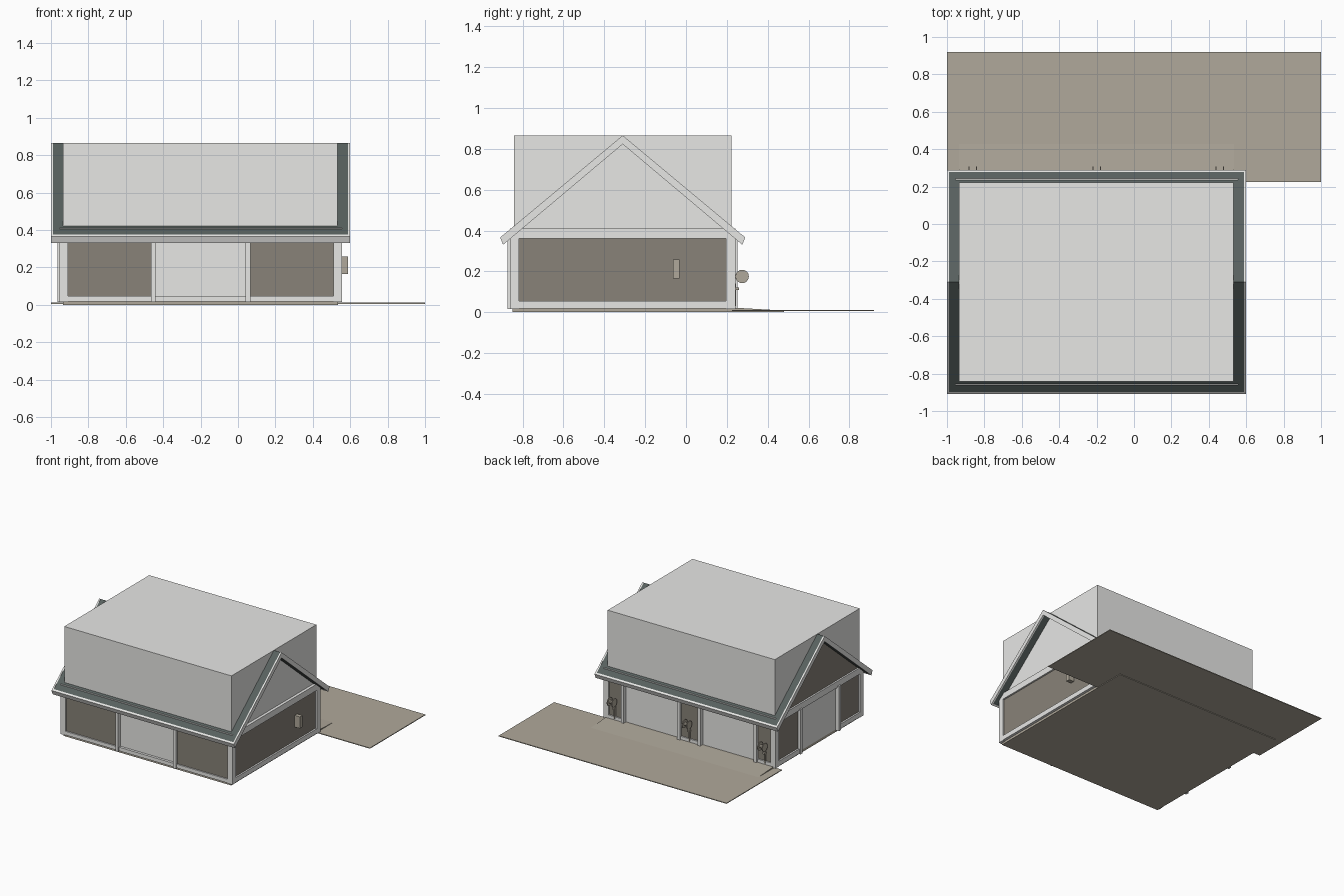
import bpy, bmesh, math

if "Cube" in bpy.data.objects:
    bpy.data.objects.remove(bpy.data.objects["Cube"])

def srgb(r, g, b):
    lin = lambda c: ((c / 255 + 0.055) / 1.055) ** 2.4 if c > 10 else c / 3294
    return (lin(r), lin(g), lin(b), 1)

def material(name, *rgb):
    m = bpy.data.materials.new(name)
    m.diffuse_color = srgb(*rgb)
    m.use_nodes = True
    m.node_tree.nodes["Principled BSDF"].inputs["Base Color"].default_value = m.diffuse_color
    return m

GREY = material("light grey", 231, 231, 229)
WALL = material("wall taupe", 136, 130, 120)
PAVE = material("paving taupe", 176, 169, 155)
SLATE = material("roof slate", 88, 97, 95)
MID = -0.31          # y of the ridge
X0, X1 = -0.955, 0.555   # outer wall ends
Y0, Y1 = -0.862, 0.242   # outer wall front and back

def finish(name, bm, mat):
    bmesh.ops.recalc_face_normals(bm, faces=bm.faces)
    me = bpy.data.meshes.new(name)
    bm.to_mesh(me)
    bm.free()
    me.materials.append(mat)
    ob = bpy.data.objects.new(name, me)
    bpy.context.collection.objects.link(ob)
    return ob

def prism(name, pts, xa, xb, mat):
    """Extrude a (y, z) profile along x."""
    bm = bmesh.new()
    a = [bm.verts.new((xa, y, z)) for y, z in pts]
    b = [bm.verts.new((xb, y, z)) for y, z in pts]
    bm.faces.new(a)
    bm.faces.new(b)
    for i in range(len(pts)):
        j = (i + 1) % len(pts)
        bm.faces.new((a[i], a[j], b[j], b[i]))
    return finish(name, bm, mat)

def box(name, x, y, z, mat):
    return prism(name, [(y[0], z[0]), (y[1], z[0]), (y[1], z[1]), (y[0], z[1])], x[0], x[1], mat)

def drum(name, x, y, z, r, depth, mat, n=16):
    """Cylinder with its axis along x."""
    pts = [(y + r * math.cos(2 * math.pi * i / n), z + r * math.sin(2 * math.pi * i / n)) for i in range(n)]
    return prism(name, pts, x - depth / 2, x + depth / 2, mat)

# driveway, floor slab and its ramp
box("driveway", (-1, 1), (0.225, 0.92), (0.005, 0.011), PAVE)
prism("floor_slab", [(-0.85, 0), (0.48, 0), (0.48, 0.008), (0.24, 0.022), (-0.85, 0.022)], -0.935, 0.535, PAVE)

# plain inner block, showing above the roof and in the door openings
box("inner_block", (-0.935, 0.532), (-0.842, 0.222), (0.02, 0.865), GREY)

# wall panels
for x in ((-0.92, -0.46), (0.06, 0.52)):
    box("front_wall", x, (-0.852, -0.83), (0.03, 0.38), WALL)
for x in ((-0.92, -0.78), (-0.29, -0.11), (0.38, 0.52)):
    box("back_wall", x, (0.21, 0.232), (0.03, 0.38), WALL)
box("right_wall", (0.52, 0.542), (-0.83, 0.21), (0.03, 0.38), WALL)
for y in ((-0.83, -0.55), (-0.07, 0.21)):
    box("left_wall", (-0.942, -0.92), y, (0.03, 0.38), WALL)
prism("left_gable", [(MID - 0.52, 0.39), (MID + 0.52, 0.39), (MID, 0.835)], -0.942, -0.92, WALL)

# corner posts, sills and top plates
for x in ((X0, X0 + 0.045), (X1 - 0.045, X1)):
    for y in ((Y0, Y0 + 0.045), (Y1 - 0.045, Y1)):
        box("corner_post", x, y, (0.015, 0.37), GREY)
    box("side_top_plate", x, (Y0, Y1), (0.36, 0.41), GREY)
for y in ((Y0, Y0 + 0.035), (Y1 - 0.035, Y1)):
    box("top_plate", (X0, X1), y, (0.34, 0.41), GREY)
box("front_sill", (X0, X1), (Y0, Y0 + 0.03), (0.018, 0.047), GREY)
box("right_sill", (X1 - 0.03, X1), (Y0, Y1), (0.018, 0.056), GREY)
for y in ((Y0, -0.55), (-0.07, Y1)):
    box("left_sill", (X0, X0 + 0.03), y, (0.018, 0.056), GREY)
for x in ((X0, -0.78), (-0.29, -0.11), (0.38, X1)):
    box("back_sill", x, (Y1 - 0.03, Y1), (0.018, 0.047), GREY)

# door posts
for x in (-0.453, 0.053):
    box("front_door_post", (x - 0.0125, x + 0.0125), (-0.873, -0.83), (0.015, 0.36), GREY)
for x in (-0.783, -0.29, -0.11, 0.383):
    box("back_door_post", (x - 0.0125, x + 0.0125), (0.21, 0.252), (0.015, 0.36), GREY)
for y in (-0.55, -0.07):
    box("left_door_post", (-0.966, -0.92), (y - 0.0125, y + 0.0125), (0.015, 0.37), GREY)

# roof slopes, eave fascias and gable barge boards
for s in (-1, 1):
    side = lambda pts: [(MID + s * u, z) for u, z in pts]
    prism("roof_slope", side([(0, 0.865), (0.597, 0.367), (0.583, 0.337), (0, 0.827)]), -0.988, 0.588, SLATE)
    prism("eave_fascia", side([(0.6, 0.366), (0.586, 0.331), (0.574, 0.34), (0.589, 0.376)]), -1.0, 0.6, GREY)
    for xa in (-1.0, 0.588):
        prism("barge_board", side([(0, 0.866), (0.6, 0.366), (0.585, 0.331), (0, 0.823)]), xa, xa + 0.012, GREY)

# hose reels on the back wall
for x in (-0.862, -0.2, 0.458):
    for d in (-0.02, 0.02):
        drum("reel_disc", x + d, 0.275, 0.175, 0.033, 0.006, PAVE)
    drum("reel_hub", x, 0.275, 0.175, 0.014, 0.04, PAVE, 10)
    box("reel_bracket", (x - 0.008, x + 0.008), (0.23, 0.27), (0.165, 0.185), PAVE)
    box("tap_pipe", (x - 0.004, x + 0.004), (0.232, 0.246), (0.03, 0.14), PAVE)
    box("tap", (x - 0.008, x + 0.008), (0.235, 0.26), (0.108, 0.122), PAVE)

# meter box on the right wall
box("meter_box", (0.54, 0.587), (-0.064, -0.031), (0.165, 0.257), PAVE)
